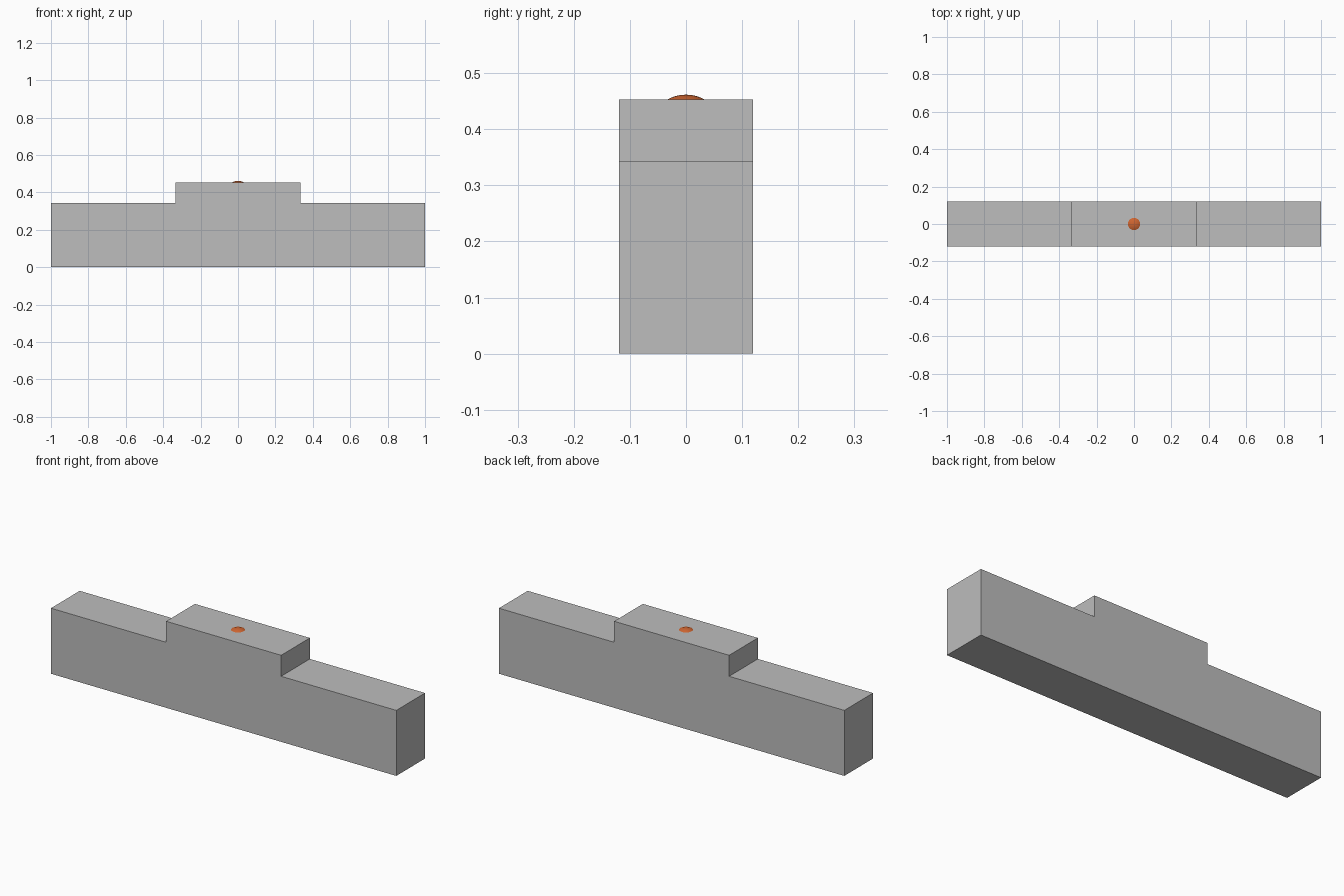
import bpy, bmesh, math

if "Cube" in bpy.data.objects:
    bpy.data.objects.remove(bpy.data.objects["Cube"])


def material(name, rgb):
    m = bpy.data.materials.new(name)
    m.diffuse_color = (*rgb, 1)
    m.use_nodes = True
    m.node_tree.nodes["Principled BSDF"].inputs["Base Color"].default_value = m.diffuse_color
    return m


def add_object(name, bm, mat):
    bmesh.ops.recalc_face_normals(bm, faces=bm.faces)
    mesh = bpy.data.meshes.new(name)
    bm.to_mesh(mesh)
    bm.free()
    mesh.materials.append(mat)
    obj = bpy.data.objects.new(name, mesh)
    bpy.context.collection.objects.link(obj)
    return obj


grey = material("grey", (0.51, 0.51, 0.51))
orange = material("orange", (0.62, 0.13, 0.03))

HALF_DEPTH, LOW, HIGH, STEP = 0.119, 0.343, 0.453, 0.333

# Stepped body: front profile extruded through the depth
half = [(1, 0), (1, LOW), (STEP, LOW), (STEP, HIGH)]
profile = half + [(-x, z) for x, z in reversed(half)]
bm = bmesh.new()
face = bm.faces.new([bm.verts.new((x, -HALF_DEPTH, z)) for x, z in profile])
ext = bmesh.ops.extrude_face_region(bm, geom=[face])
moved = [v for v in ext["geom"] if isinstance(v, bmesh.types.BMVert)]
bmesh.ops.translate(bm, verts=moved, vec=(0, 2 * HALF_DEPTH, 0))
add_object("stepped_body", bm, grey)

# Shallow button on top: a spherical cap
CAP_RADIUS, CAP_HEIGHT, SIDES, RINGS = 0.033, 0.0085, 32, 5
R = (CAP_RADIUS ** 2 + CAP_HEIGHT ** 2) / (2 * CAP_HEIGHT)
limit = math.asin(CAP_RADIUS / R)
bm = bmesh.new()
arc = []
for i in range(RINGS + 1):
    a = limit * i / RINGS
    arc.append(bm.verts.new((R * math.sin(a), 0, HIGH + CAP_HEIGHT - R + R * math.cos(a))))
edges = [bm.edges.new(pair) for pair in zip(arc, arc[1:])]
bmesh.ops.spin(bm, geom=arc + edges, cent=(0, 0, 0), axis=(0, 0, 1),
               angle=2 * math.pi, steps=SIDES)
bmesh.ops.remove_doubles(bm, verts=bm.verts, dist=0.0001)
# Close the underside so the cap is solid
bmesh.ops.holes_fill(bm, edges=[e for e in bm.edges if e.is_boundary], sides=0)
for f in bm.faces:
    f.smooth = len(f.verts) <= 4
button = add_object("top_button", bm, orange)
